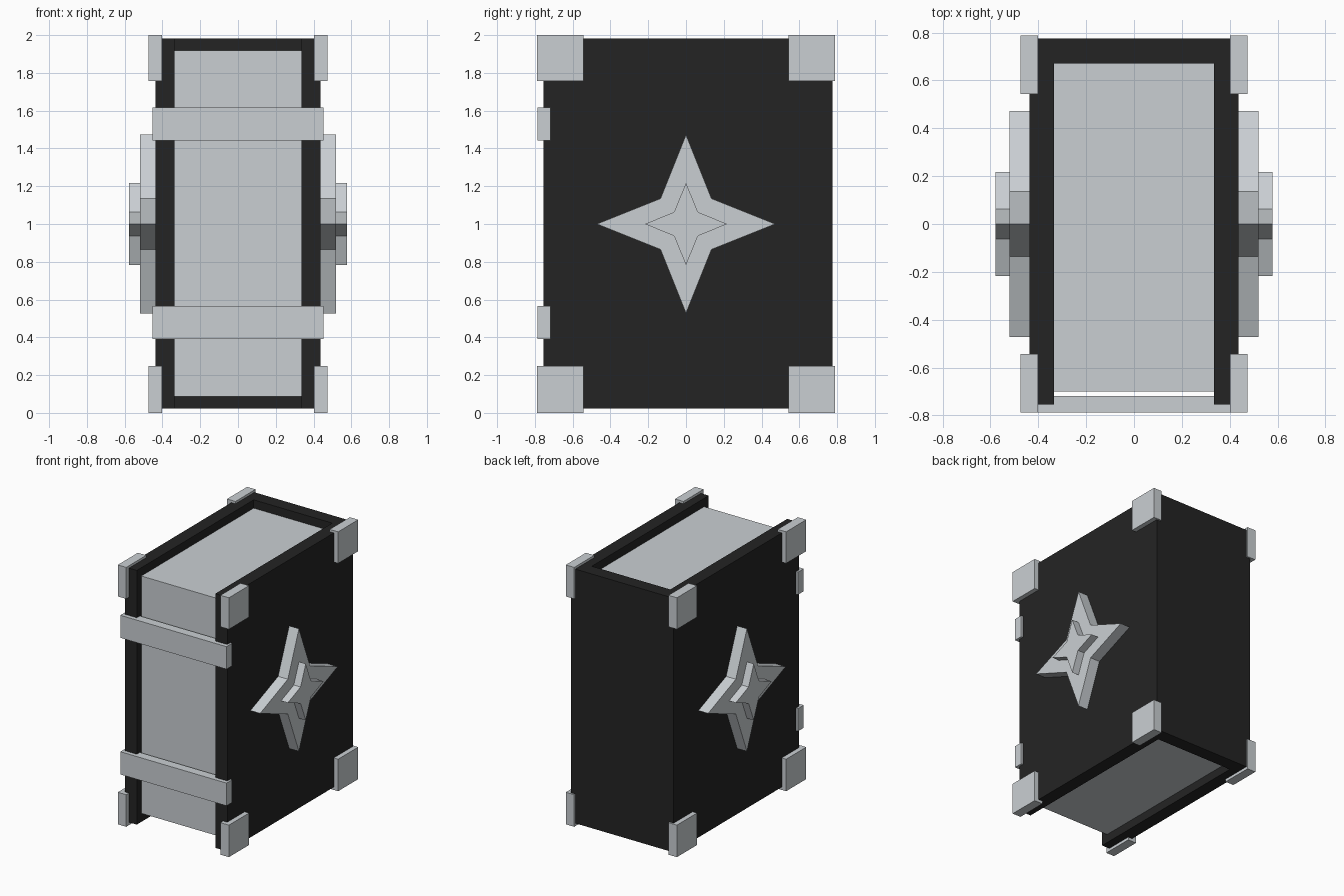
import bpy, bmesh, math

if "Cube" in bpy.data.objects:
    bpy.data.objects.remove(bpy.data.objects["Cube"])


def material(name, rgb):
    m = bpy.data.materials.new(name)
    m.diffuse_color = (*rgb, 1)
    m.use_nodes = True
    m.node_tree.nodes["Principled BSDF"].inputs["Base Color"].default_value = m.diffuse_color
    return m


black = material("black leather", (0.0176, 0.0176, 0.0176))
silver = material("pale grey", (0.59, 0.625, 0.65))


def finish(name, bm, mat):
    bmesh.ops.recalc_face_normals(bm, faces=bm.faces[:])
    me = bpy.data.meshes.new(name)
    bm.to_mesh(me)
    bm.free()
    me.materials.append(mat)
    ob = bpy.data.objects.new(name, me)
    bpy.context.collection.objects.link(ob)
    return ob


def prism_x(name, outline, x0, x1, mat):
    """Extrude a (y, z) outline along x."""
    bm = bmesh.new()
    face = bm.faces.new([bm.verts.new((x0, y, z)) for y, z in outline])
    out = bmesh.ops.extrude_face_region(bm, geom=[face])
    for v in out["geom"]:
        if isinstance(v, bmesh.types.BMVert):
            v.co.x = x1
    return finish(name, bm, mat)


def box(name, x, y, z, mat):
    return prism_x(name, [(y[0], z[0]), (y[1], z[0]), (y[1], z[1]), (y[0], z[1])], x[0], x[1], mat)


def star(tip, notch):
    pts = []
    for i in range(8):
        r = notch * math.sqrt(2) if i % 2 else tip
        a = i * math.pi / 4
        pts.append((r * math.cos(a), 1.0 + r * math.sin(a)))
    return pts


# Page block
box("pages", (-0.335, 0.335), (-0.70, 0.67), (0.088, 1.918), silver)

# Wrap-round cover: one U-shaped profile extruded upward
bm = bmesh.new()
profile = [(-0.437, -0.755), (-0.335, -0.755), (-0.335, 0.67), (0.335, 0.67),
           (0.335, -0.755), (0.437, -0.755), (0.437, 0.775), (-0.437, 0.775)]
base = bm.faces.new([bm.verts.new((x, y, 0.022)) for x, y in profile])
ext = bmesh.ops.extrude_face_region(bm, geom=[base])
for v in ext["geom"]:
    if isinstance(v, bmesh.types.BMVert):
        v.co.z = 1.982
finish("cover", bm, black)

# Clasp straps across the front
for name, z in (("lower_strap", (0.39, 0.565)), ("upper_strap", (1.443, 1.617))):
    box(name, (-0.453, 0.453), (-0.787, -0.718), z, silver)

# Corner guards and star emblems on both sides
for side, s in (("left", -1), ("right", 1)):
    for depth, y in (("front", (-0.788, -0.543)), ("back", (0.543, 0.788))):
        for level, z in (("lower", (0.0, 0.247)), ("upper", (1.757, 2.0))):
            box(f"{side}_{depth}_{level}_corner", (s * 0.402, s * 0.474), y, z, silver)
    prism_x(f"{side}_large_star", star(0.473, 0.135), s * 0.43, s * 0.52, silver)
    prism_x(f"{side}_small_star", star(0.218, 0.063), s * 0.51, s * 0.578, silver)
